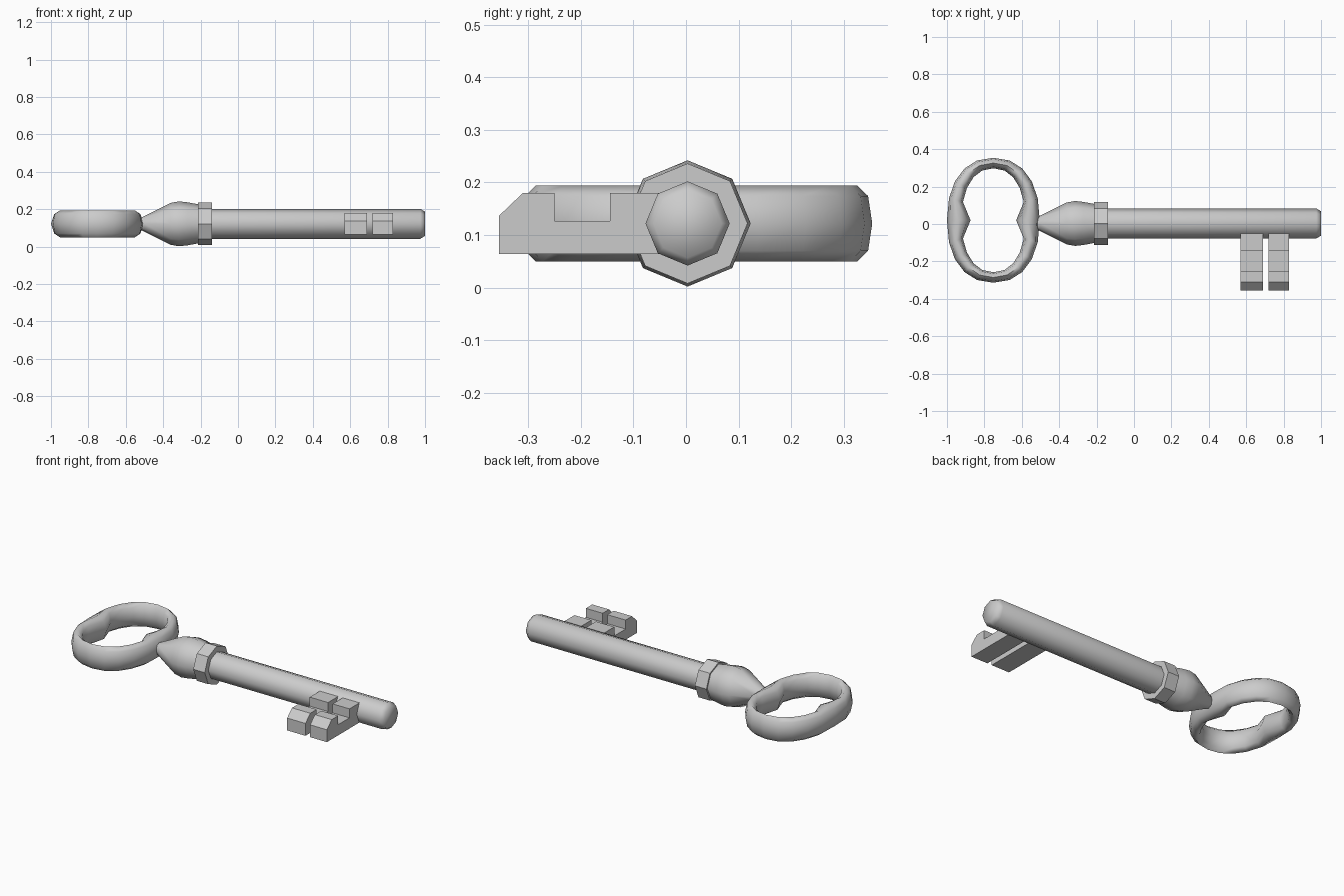
import bpy, math

if "Cube" in bpy.data.objects:
    bpy.data.objects.remove(bpy.data.objects["Cube"])

CY, CZ = 0.003, 0.122   # axis of the shank


def make_mesh(name, verts, faces, smooth_angle=None):
    me = bpy.data.meshes.new(name)
    me.from_pydata(verts, [], faces)
    ob = bpy.data.objects.new(name, me)
    bpy.context.collection.objects.link(ob)
    bpy.ops.object.select_all(action='DESELECT')
    ob.select_set(True)
    bpy.context.view_layer.objects.active = ob
    bpy.ops.object.mode_set(mode='EDIT')
    bpy.ops.mesh.select_all(action='SELECT')
    bpy.ops.mesh.normals_make_consistent(inside=False)
    bpy.ops.object.mode_set(mode='OBJECT')
    if smooth_angle:
        bpy.ops.object.shade_smooth_by_angle(angle=math.radians(smooth_angle))
    return ob


def lathe(name, profile, smooth_angle=None, n=8):
    """Turn (x, radius) points around the shank axis."""
    verts = [(x, CY + r * math.cos(2 * math.pi * k / n), CZ + r * math.sin(2 * math.pi * k / n))
             for x, r in profile for k in range(n)]
    faces = [(i * n + k, i * n + (k + 1) % n, (i + 1) * n + (k + 1) % n, (i + 1) * n + k)
             for i in range(len(profile) - 1) for k in range(n)]
    faces += [tuple(range(n)), tuple(range(len(verts) - n, len(verts)))]
    return make_mesh(name, verts, faces, smooth_angle)


def prism(name, profile, x0, x1):
    """Extrude a (y, z) outline along x."""
    n = len(profile)
    verts = [(x, y, z) for x in (x0, x1) for y, z in profile]
    faces = [(k, (k + 1) % n, n + (k + 1) % n, n + k) for k in range(n)]
    faces += [tuple(range(n)), tuple(range(n, 2 * n))]
    return make_mesh(name, verts, faces)


# Shank, flat collar and tapered bulb
lathe("shank", [(-0.2, 0.08), (0.975, 0.08), (1.0, 0.065)], 80)
lathe("collar", [(-0.215, 0.114), (-0.14, 0.114)])
lathe("bulb", [(-0.535, 0.025), (-0.50, 0.042), (-0.36, 0.112), (-0.315, 0.12),
               (-0.27, 0.115), (-0.20, 0.102)], 60)

# Two notched bits
bit = [(0.0, 0.064), (-0.355, 0.064), (-0.355, 0.137), (-0.31, 0.18), (-0.25, 0.18),
       (-0.25, 0.127), (-0.144, 0.127), (-0.144, 0.18), (0.0, 0.18)]
for i, (x0, x1) in enumerate([(0.57, 0.69), (0.72, 0.83)]):
    prism(f"bit_{i + 1}", bit, x0, x1)

# Oval bow: outer and inner outlines, rounded section, inward points at the sides
SEG = 20
BX, BY = -0.752, 0.02


def oval(t, a, b, power=2.25):
    c, s = math.cos(t), math.sin(t)
    return (BX + a * math.copysign(abs(c) ** (2 / power), c),
            BY + b * math.copysign(abs(s) ** (2 / power), s))


# (share of the way from outer to inner, height)
section = [(0, 0), (0.14, 0.052), (0.5, 0.072), (0.86, 0.052),
           (1, 0), (0.86, -0.052), (0.5, -0.072), (0.14, -0.052)]
n = len(section)
verts = []
for i in range(SEG):
    t = 2 * math.pi * i / SEG
    outer = oval(t, 0.248, 0.334)
    inner = oval(t, 0.122 if i % (SEG // 2) == 0 else 0.170, 0.278)
    for f, h in section:
        verts.append((outer[0] + f * (inner[0] - outer[0]),
                      outer[1] + f * (inner[1] - outer[1]), CZ + h))
faces = [(i * n + k, i * n + (k + 1) % n, (i + 1) % SEG * n + (k + 1) % n, (i + 1) % SEG * n + k)
         for i in range(SEG) for k in range(n)]
make_mesh("bow", verts, faces, 80)
